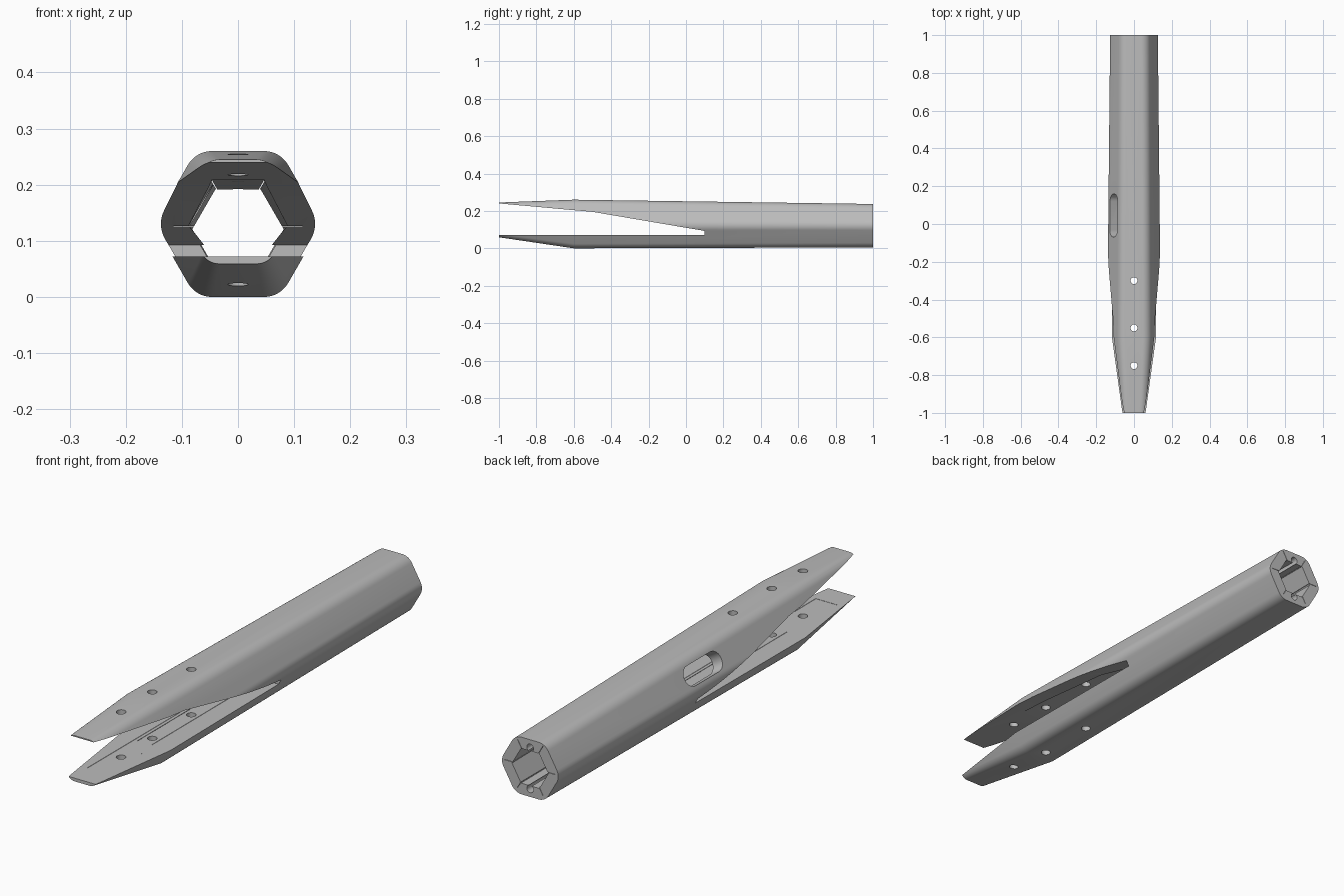
import bpy, bmesh
from math import sin, cos, radians, pi
from mathutils import Vector

default = bpy.data.objects.get("Cube")
if default:
    bpy.data.objects.remove(default, do_unlink=True)

grey = bpy.data.materials.new("plain grey")
grey.use_nodes = True
colour = (0.5, 0.5, 0.5, 1)
grey.diffuse_color = colour
grey.node_tree.nodes["Principled BSDF"].inputs["Base Color"].default_value = colour


def loft(name, rings):
    """Solid skin through matching rings of points, capped at both ends."""
    bm = bmesh.new()
    loops = [[bm.verts.new(p) for p in ring] for ring in rings]
    for a, b in zip(loops, loops[1:]):
        for i in range(len(a)):
            j = (i + 1) % len(a)
            bm.faces.new((a[i], a[j], b[j], b[i]))
    bm.faces.new(loops[0])
    bm.faces.new(loops[-1])
    bmesh.ops.recalc_face_normals(bm, faces=bm.faces)
    mesh = bpy.data.meshes.new(name)
    bm.to_mesh(mesh)
    bm.free()
    mesh.materials.append(grey)
    obj = bpy.data.objects.new(name, mesh)
    bpy.context.collection.objects.link(obj)
    return obj


def hexagon(y, centre, apothem, fillet=0.0, steps=8):
    """Flat-topped hexagon across the tube, with optional rounded corners."""
    reach = (apothem - fillet) / cos(pi / 6)
    points = []
    for k in range(6):
        mid = k * pi / 3
        turns = [mid - pi / 6 + pi / 3 * s / steps for s in range(steps + 1)] if fillet else [mid]
        for t in turns:
            points.append(Vector((reach * cos(mid) + fillet * cos(t), y,
                                  centre + reach * sin(mid) + fillet * sin(t))))
    return points


def prism(name, outline, along):
    return loft(name, [outline, [p + along for p in outline]])


def circle(centre, u, v, radius, sides=32):
    return [centre + radius * (cos(2 * pi * i / sides) * u + sin(2 * pi * i / sides) * v)
            for i in range(sides)]


X, Y, Z = Vector((1, 0, 0)), Vector((0, 1, 0)), Vector((0, 0, 1))

# Tapered tube with a pinched front end
tube = loft("forked_hexagonal_tube", [
    hexagon(-1, 0.152, 0.093, 0.035),
    hexagon(-0.6, 0.13, 0.13, 0.05),
    hexagon(1, 0.121, 0.116, 0.05)])
cutters = []

# Rear bore, and front bore with a raised floor above the lower prong
cutters.append(loft("rear_bore", [hexagon(0.1, 0.126, 0.075), hexagon(1.1, 0.12, 0.07)]))
front = [hexagon(-0.9, 0.131, 0.081), hexagon(0.11, 0.126, 0.075)]
for p in front[0] + front[1]:
    p.z = max(p.z, 0.071)
cutters.append(loft("front_bore", front))

# Fork opening through both sides
opening = [(0.1, 0.072), (0.1, 0.093), (-0.5, 0.195), (-1, 0.24), (-1.2, 0.258), (-1.2, 0.072)]
cutters.append(prism("fork_opening", [Vector((-0.3, y, z)) for y, z in opening], X * 0.6))

# Screw holes down through both prongs
for y in (-0.75, -0.55, -0.3):
    cutters.append(prism("prong_hole", circle(Vector((0, y, -0.1)), X, Y, 0.018), Z * 0.5))

# Screw holes in the rear end
for z in (0.204, 0.037):
    cutters.append(prism("end_hole", circle(Vector((0, 0.85, z)), X, Z, 0.015), Y * 0.3))

# Oblong window in one upper side
normal = Vector((-cos(pi / 6), 0, 0.5))
across = Vector((0.5, 0, cos(pi / 6)))
middle = Vector((0, 0.045, 0.127)) + normal * 0.05
outline = []
for i in range(13):
    t = pi * i / 12
    outline.append(middle + Y * (0.075 + 0.04 * sin(t)) + across * 0.04 * cos(t))
outline += [2 * middle - p for p in outline]
cutters.append(prism("side_window", outline, normal * 0.2))

# Fine seams between the six wall segments
for k in range(3):
    out = Vector((cos(k * pi / 3), 0, sin(k * pi / 3)))
    side = Vector((-out.z, 0, out.x))
    mid = Vector((0, -0.6, 0.126))
    slab = [mid + out * a * 0.115 + side * b * 0.0008
            for a, b in ((-1, -1), (1, -1), (1, 1), (-1, 1))]
    cutters.append(prism("seam", slab, Y * 1.7))

bpy.context.view_layer.objects.active = tube
tube.select_set(True)
for cutter in cutters:
    cutter.hide_render = True
    mod = tube.modifiers.new(cutter.name, "BOOLEAN")
    mod.operation = "DIFFERENCE"
    mod.solver = "EXACT"
    mod.object = cutter
    bpy.ops.object.modifier_apply(modifier=mod.name)
    bpy.data.objects.remove(cutter, do_unlink=True)

bpy.ops.object.shade_smooth_by_angle(angle=radians(25))
